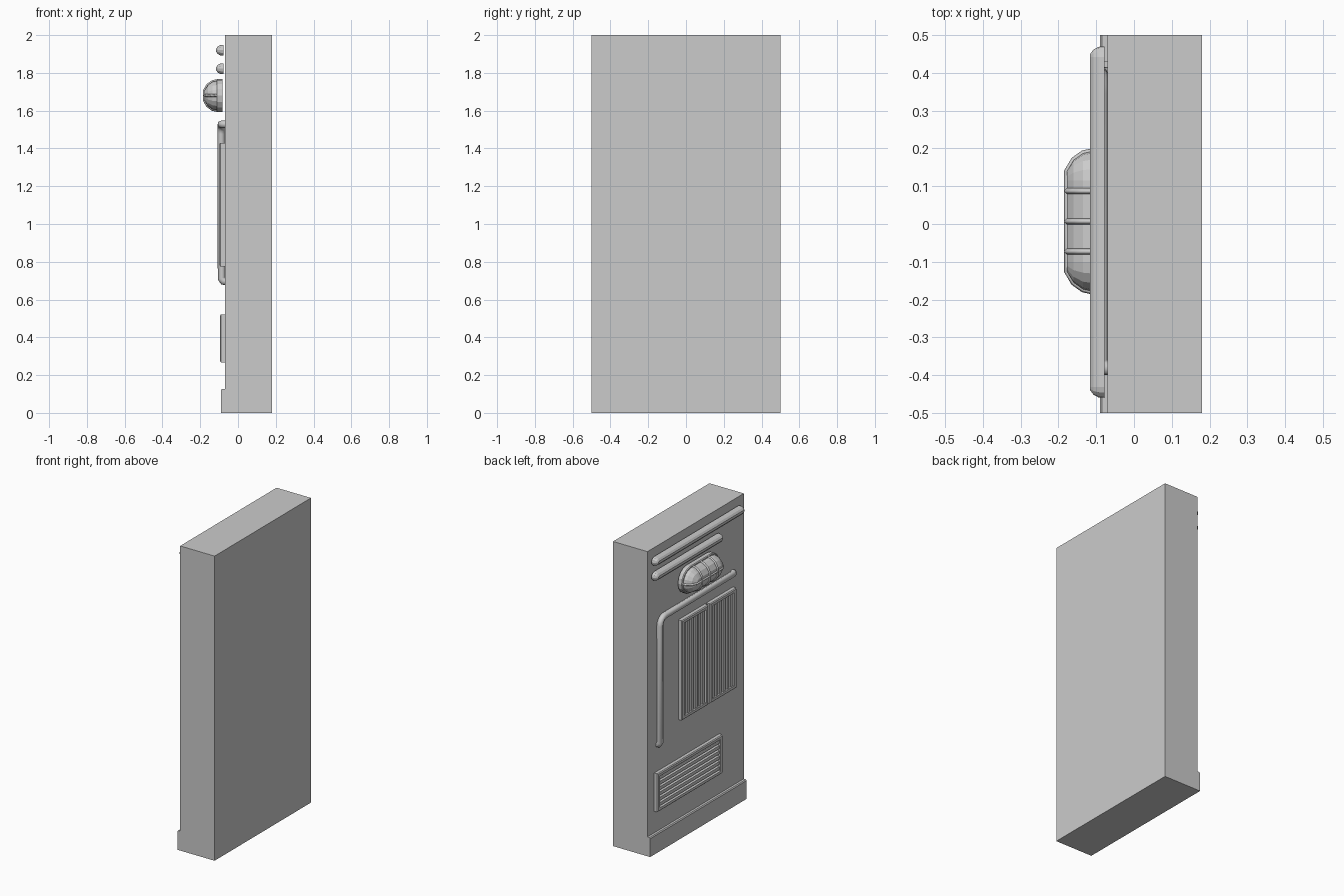
import bpy, bmesh, math
from mathutils import Vector

if "Cube" in bpy.data.objects:
    bpy.data.objects.remove(bpy.data.objects["Cube"])

WALL = -0.07  # x of the detailed wall face


def finish(name, bm):
    bmesh.ops.recalc_face_normals(bm, faces=bm.faces)
    me = bpy.data.meshes.new(name)
    bm.to_mesh(me)
    bm.free()
    ob = bpy.data.objects.new(name, me)
    bpy.context.collection.objects.link(ob)
    return ob


def add_box(bm, x0, x1, y0, y1, z0, z1):
    vs = bmesh.ops.create_cube(bm, size=1)["verts"]
    for v in vs:
        v.co = Vector(((x0 + x1) / 2 + v.co.x * (x1 - x0),
                       (y0 + y1) / 2 + v.co.y * (y1 - y0),
                       (z0 + z1) / 2 + v.co.z * (z1 - z0)))


def capsule(name, y0, y1, z, profile, seg=6):
    """Loft stadium outlines; profile is (x, radius) from the back outwards."""
    bm = bmesh.new()
    big = max(r for _, r in profile)
    a, b = y0 + big, y1 - big
    rings = []
    for x, r in profile:
        ring = []
        for cy, start in ((b, -math.pi / 2), (a, math.pi / 2)):
            for i in range(seg + 1):
                t = start + math.pi * i / seg
                ring.append(bm.verts.new((x, cy + r * math.cos(t), z + r * math.sin(t))))
        rings.append(ring)
    for p, q in zip(rings, rings[1:]):
        for i in range(len(p)):
            j = (i + 1) % len(p)
            bm.faces.new((p[i], p[j], q[j], q[i]))
    bm.faces.new(rings[0])
    bm.faces.new(rings[-1])
    return finish(name, bm)


def tube(name, pts, radius, res):
    cu = bpy.data.curves.new(name, "CURVE")
    cu.dimensions = "3D"
    cu.bevel_depth = radius
    cu.bevel_resolution = res
    cu.use_fill_caps = True
    sp = cu.splines.new("POLY")
    sp.points.add(len(pts) - 1)
    for p, co in zip(sp.points, pts):
        p.co = (*co, 1)
    ob = bpy.data.objects.new(name, cu)
    bpy.context.collection.objects.link(ob)
    bpy.ops.object.select_all(action="DESELECT")
    ob.select_set(True)
    bpy.context.view_layer.objects.active = ob
    bpy.ops.object.convert(target="MESH")
    return ob


def grille(name, y0, y1, z0, z1, front, frame, count, vertical):
    """Bevelled frame with a row of slats inside."""
    bm = bmesh.new()
    corners = ((y0, z0), (y1, z0), (y1, z1), (y0, z1))
    inner = ((y0 + frame, z0 + frame), (y1 - frame, z0 + frame),
             (y1 - frame, z1 - frame), (y0 + frame, z1 - frame))
    c = 0.25
    mix = [(o[0] + (i[0] - o[0]) * c, o[1] + (i[1] - o[1]) * c) for o, i in zip(corners, inner)]
    loops = ((WALL, corners), (front + 0.005, corners), (front, mix), (front, inner), (WALL, inner))
    rings = [[bm.verts.new((x, *p)) for p in pts] for x, pts in loops]
    for p, q in zip(rings, rings[1:] + rings[:1]):
        for i in range(4):
            j = (i + 1) % 4
            bm.faces.new((p[i], p[j], q[j], q[i]))
    finish(name + "_frame", bm)
    bm = bmesh.new()
    lo, hi = (inner[0][0], inner[1][0]) if vertical else (inner[0][1], inner[2][1])
    step = (hi - lo) / count
    for i in range(count):
        s, e = lo + step * (i + 0.2), lo + step * (i + 0.8)
        if vertical:
            add_box(bm, front + 0.008, WALL, s, e, inner[0][1], inner[2][1])
        else:
            add_box(bm, front + 0.008, WALL, inner[0][0], inner[1][0], s, e)
    finish(name + "_slats", bm)


# Wall slab
bm = bmesh.new()
add_box(bm, WALL, 0.18, -0.5, 0.5, 0, 2)
finish("wall_slab", bm)

# Baseboard with a chamfered top edge
bm = bmesh.new()
face = bm.faces.new([bm.verts.new((x, -0.5, z)) for x, z in
                     ((WALL, 0), (-0.09, 0), (-0.09, 0.12), (-0.085, 0.127), (WALL, 0.127))])
ext = bmesh.ops.extrude_face_region(bm, geom=[face])["geom"]
bmesh.ops.translate(bm, vec=(0, 1, 0), verts=[v for v in ext if isinstance(v, bmesh.types.BMVert)])
finish("baseboard", bm)

# Two rounded trim bars near the top
bar = [(-0.078, 0.028), (-0.094, 0.027), (-0.107, 0.02), (-0.116, 0.008)]
capsule("upper_bar", -0.46, 0.47, 1.92, bar)
capsule("lower_bar", -0.24, 0.47, 1.822, bar)

# Bulkhead lamp: plate, faceted dome and cage
LY, LZ = 0.007, 1.68
capsule("lamp_plate", LY - 0.196, LY + 0.196, LZ, [(-0.083, 0.088), (-0.11, 0.088), (-0.115, 0.084)], 8)
dome = [(-0.112, 0.078), (-0.135, 0.073), (-0.16, 0.055), (-0.178, 0.025)]
capsule("lamp_dome", LY - 0.186, LY + 0.186, LZ, dome, 8)
for k in (-1, 0, 1):
    arc = [(x, LY + 0.08 * k, LZ + r) for x, r in dome]
    arc += [(x, LY + 0.08 * k, LZ - r) for x, r in reversed(dome)]
    tube("lamp_cage_hoop", arc, 0.008, 0)
arc = [(x, LY + 0.108 + r, LZ) for x, r in dome]
arc += [(x, LY - 0.108 - r, LZ) for x, r in reversed(dome)]
tube("lamp_cage_rail", arc, 0.007, 0)

# Pipe with an elbow, both ends turning into the wall
px, py, pz, r = -0.088, 0.395, 1.528, 0.05
path = [(-0.06, py, 0.695), (-0.078, py, 0.697), (px, py, 0.712)]
for i in range(5):
    t = math.pi / 2 * i / 4
    path.append((px, py - r + r * math.cos(t), pz - r + r * math.sin(t)))
path += [(px, -0.365, pz), (-0.078, -0.38, pz), (-0.06, -0.382, pz)]
tube("pipe", path, 0.02, 2)

# Twin tall grilles and the low vent
grille("left_grille", -0.095, 0.18, 0.775, 1.43, -0.098, 0.022, 6, True)
grille("right_grille", -0.387, -0.112, 0.775, 1.43, -0.098, 0.022, 6, True)
grille("low_vent", -0.245, 0.43, 0.268, 0.52, -0.096, 0.022, 6, False)
